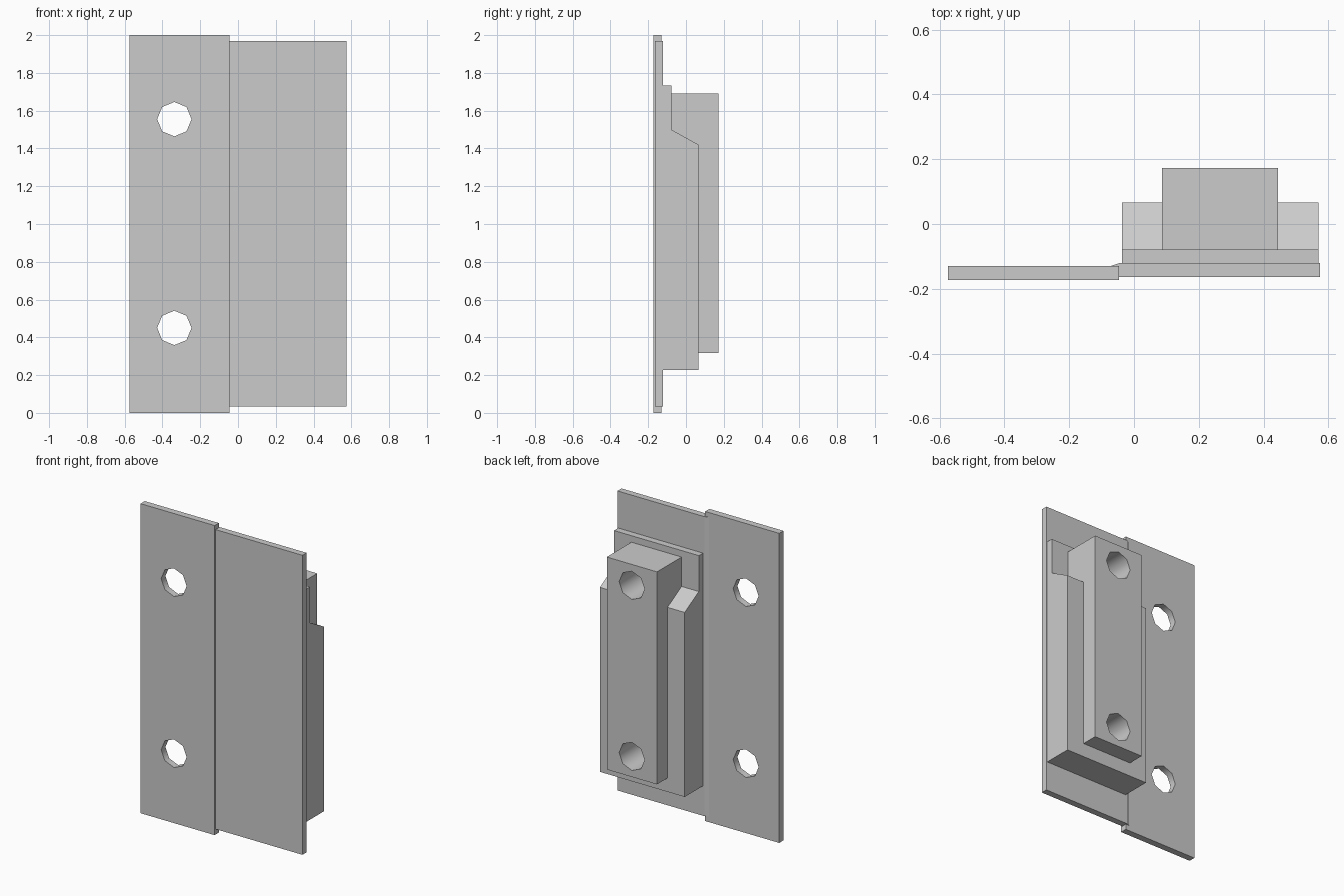
import bpy, bmesh, math
from mathutils import Vector, Matrix

if "Cube" in bpy.data.objects:
    bpy.data.objects.remove(bpy.data.objects["Cube"])

HOLE_Z = (0.45, 1.555)
HOLE_R = 0.091


def make_object(name, bm):
    bmesh.ops.recalc_face_normals(bm, faces=bm.faces)
    mesh = bpy.data.meshes.new(name)
    bm.to_mesh(mesh)
    bm.free()
    ob = bpy.data.objects.new(name, mesh)
    bpy.context.collection.objects.link(ob)
    return ob


def extrude_profile(name, points, direction):
    bm = bmesh.new()
    face = bm.faces.new([bm.verts.new(p) for p in points])
    geom = bmesh.ops.extrude_face_region(bm, geom=[face], use_keep_orig=True)["geom"]
    verts = [v for v in geom if isinstance(v, bmesh.types.BMVert)]
    bmesh.ops.translate(bm, verts=verts, vec=Vector(direction))
    return make_object(name, bm)


def box(name, x, y, z):
    pts = [(x[0], y[0], z[0]), (x[1], y[0], z[0]), (x[1], y[1], z[0]), (x[0], y[1], z[0])]
    return extrude_profile(name, pts, (0, 0, z[1] - z[0]))


def boolean(ob, tool, operation):
    mod = ob.modifiers.new(operation.lower(), 'BOOLEAN')
    mod.operation = operation
    mod.solver = 'EXACT'
    mod.object = tool
    bpy.context.view_layer.objects.active = ob
    bpy.ops.object.modifier_apply(modifier=mod.name)
    bpy.data.objects.remove(tool)


def drill(ob, x, y0, y1):
    # Two eight-sided holes along y
    for z in HOLE_Z:
        bm = bmesh.new()
        mat = Matrix.Translation((x, (y0 + y1) / 2, z)) @ Matrix.Rotation(math.pi / 2, 4, 'X')
        bmesh.ops.create_cone(bm, cap_ends=True, segments=8, radius1=HOLE_R,
                              radius2=HOLE_R, depth=y1 - y0, matrix=mat)
        cutter = make_object("hole_cutter", bm)
        cutter.hide_render = True
        boolean(ob, cutter, 'DIFFERENCE')
    # Smooth the bore walls only
    bpy.ops.object.select_all(action='DESELECT')
    ob.select_set(True)
    bpy.context.view_layer.objects.active = ob
    bpy.ops.object.shade_smooth_by_angle(angle=math.radians(50))


# Mounting flange with two through holes
flange = box("mounting_flange", (-0.575, -0.046), (-0.173, -0.13), (0, 2))
drill(flange, -0.337, -0.3, 0.0)

# Cover plate with a small bevelled lip behind the flange
cover = [(-0.046, -0.163), (0.575, -0.163), (0.575, -0.121), (-0.046, -0.121),
         (-0.072, -0.13), (-0.046, -0.13)]
extrude_profile("cover_plate", [(x, y, 0.035) for x, y in cover], (0, 0, 1.935))

# Stepped housing with a sloped shoulder
profile = [(-0.121, 0.228), (0.066, 0.228), (0.066, 1.42), (-0.078, 1.5),
           (-0.078, 1.732), (-0.121, 1.732)]
housing = extrude_profile("housing", [(-0.037, y, z) for y, z in profile], (0.606, 0, 0))

# Raised centre block, joined to the housing, with two blind bores
block = box("centre_block", (0.086, 0.445), (-0.1, 0.173), (0.317, 1.69))
boolean(housing, block, 'UNION')
drill(housing, 0.266, -0.115, 0.3)
